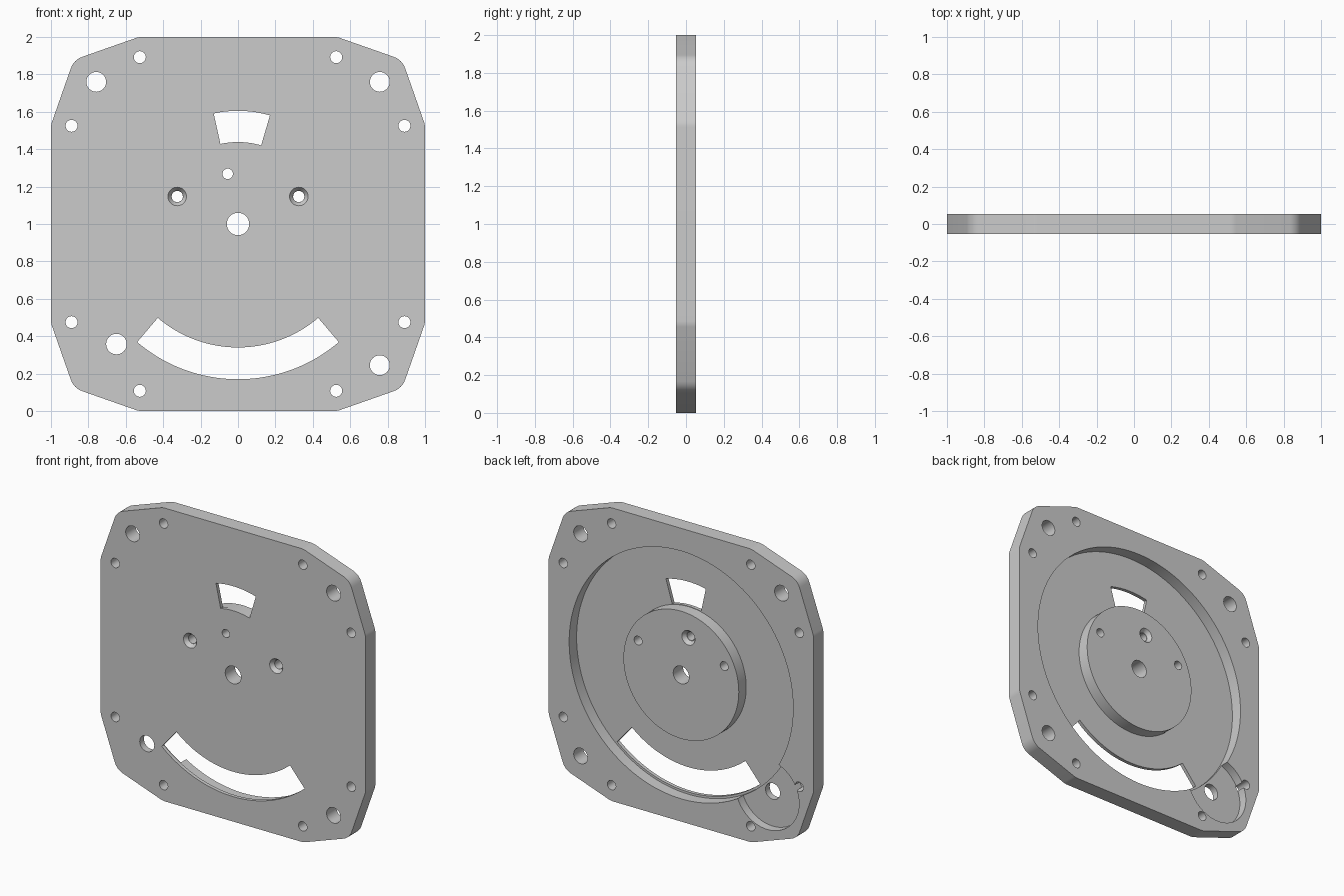
import bpy
import bmesh
from math import sin, cos, tan, radians, pi
from mathutils import Vector

if "Cube" in bpy.data.objects:
    bpy.data.objects.remove(bpy.data.objects["Cube"])

HALF = 0.0525        # half thickness
FLOOR = -0.028       # main recess floor
SIDE_FLOOR = -0.007  # side recess floor
OVER = 0.1           # cutters reach past the faces

grey = bpy.data.materials.new("plain grey")
grey.use_nodes = True
grey.diffuse_color = (0.6, 0.6, 0.6, 1)
grey.node_tree.nodes["Principled BSDF"].inputs["Base Color"].default_value = (0.6, 0.6, 0.6, 1)


def prism(name, outline, y0, y1, scale_end=1.0):
    """Extrude an (x, z) outline from y0 to y1, optionally tapered about its centre."""
    centre = sum((Vector(p) for p in outline), Vector((0, 0))) / len(outline)
    bm = bmesh.new()
    near = [bm.verts.new((p[0], y0, p[1])) for p in outline]
    ends = [centre + (Vector(p) - centre) * scale_end for p in outline]
    far = [bm.verts.new((p.x, y1, p.y)) for p in ends]
    bm.faces.new(near)
    bm.faces.new(far[::-1])
    n = len(near)
    for i in range(n):
        j = (i + 1) % n
        bm.faces.new((near[j], near[i], far[i], far[j]))
    bmesh.ops.recalc_face_normals(bm, faces=bm.faces)
    mesh = bpy.data.meshes.new(name)
    bm.to_mesh(mesh)
    bm.free()
    mesh.materials.append(grey)
    obj = bpy.data.objects.new(name, mesh)
    bpy.context.collection.objects.link(obj)
    return obj


def circle(x, z, r, n=32):
    return [(x + r * cos(2 * pi * i / n), z + r * sin(2 * pi * i / n)) for i in range(n)]


def sector(r0, r1, a0, a1, n=32):
    """Ring sector about the plate centre, angles in degrees."""
    angles = [radians(a0 + (a1 - a0) * i / n) for i in range(n + 1)]
    return ([(r1 * cos(a), 1 + r1 * sin(a)) for a in angles]
            + [(r0 * cos(a), 1 + r0 * sin(a)) for a in reversed(angles)])


def fillet(corners, radius, steps=6):
    """Round every corner of a convex outline."""
    result = []
    for i, p in enumerate(corners):
        p = Vector(p)
        a = (Vector(corners[i - 1]) - p).normalized()
        b = (Vector(corners[(i + 1) % len(corners)]) - p).normalized()
        half = a.angle(b) / 2
        start, end = p + a * radius / tan(half), p + b * radius / tan(half)
        mid = p + (a + b).normalized() * radius / sin(half)
        first, last = (start - mid).normalized(), (end - mid).normalized()
        for k in range(steps + 1):
            d = first.slerp(last, k / steps).normalized()
            result.append(tuple(mid + d * radius))
    return result


def combine(target, tool, operation="DIFFERENCE"):
    """Apply a boolean and discard the tool."""
    tool.hide_render = True
    mod = target.modifiers.new("shape", "BOOLEAN")
    mod.operation = operation
    mod.solver = "EXACT"
    mod.object = tool
    bpy.context.view_layer.objects.active = target
    bpy.ops.object.modifier_apply(modifier=mod.name)
    bpy.data.objects.remove(tool)


# Plate outline: one corner turned around the four sides
corners = []
for quarter in range(4):
    for x, z in ((1, 0.53), (0.878, 0.878), (0.53, 1)):
        for _ in range(quarter):
            x, z = -z, x
        corners.append((x, z + 1))
plate = prism("plate", fillet(corners, 0.1), -HALF, HALF)

# Rear recesses and the raised centre boss
combine(plate, prism("main_recess", circle(0, 1, 0.845, 128), FLOOR, OVER))
combine(plate, prism("side_recess", circle(-0.65, 0.36, 0.24, 64), SIDE_FLOOR, OVER))
combine(plate, prism("boss", circle(0, 1, 0.435, 96), -0.04, HALF), "UNION")

# Curved windows
combine(plate, prism("upper_window", sector(0.438, 0.605, 73.6, 102.4), -OVER, OVER))
combine(plate, prism("lower_window", sector(0.66, 0.83, 229.5, 310.5, 48), -OVER, OVER))

# Through holes: x, z, radius
holes = [(0, 1, 0.06), (-0.055, 1.268, 0.028), (-0.65, 0.358, 0.055),
         (-0.758, 1.76, 0.053), (0.758, 1.76, 0.053), (0.758, 0.245, 0.053)]
for sx in (-1, 1):
    holes.append((sx * 0.325, 1.147, 0.03))
    for sz in (-1, 1):
        holes.append((sx * 0.525, 1 + sz * 0.892, 0.032))
        holes.append((sx * 0.89, 1 + sz * 0.525, 0.032))
for x, z, r in holes:
    combine(plate, prism("hole", circle(x, z, r), -OVER, OVER))

# Countersinks: two at the front, one at the back
for x, z, side in ((-0.325, 1.147, -1), (0.325, 1.147, -1), (-0.055, 1.268, 1)):
    combine(plate, prism("countersink", circle(x, z, 0.05), side * (HALF + 0.0005),
                         side * 0.026, 0.61))

# Smooth round walls, keep the rims sharp
bpy.ops.object.select_all(action="DESELECT")
plate.select_set(True)
bpy.context.view_layer.objects.active = plate
bpy.ops.object.shade_smooth_by_angle(angle=radians(30))
